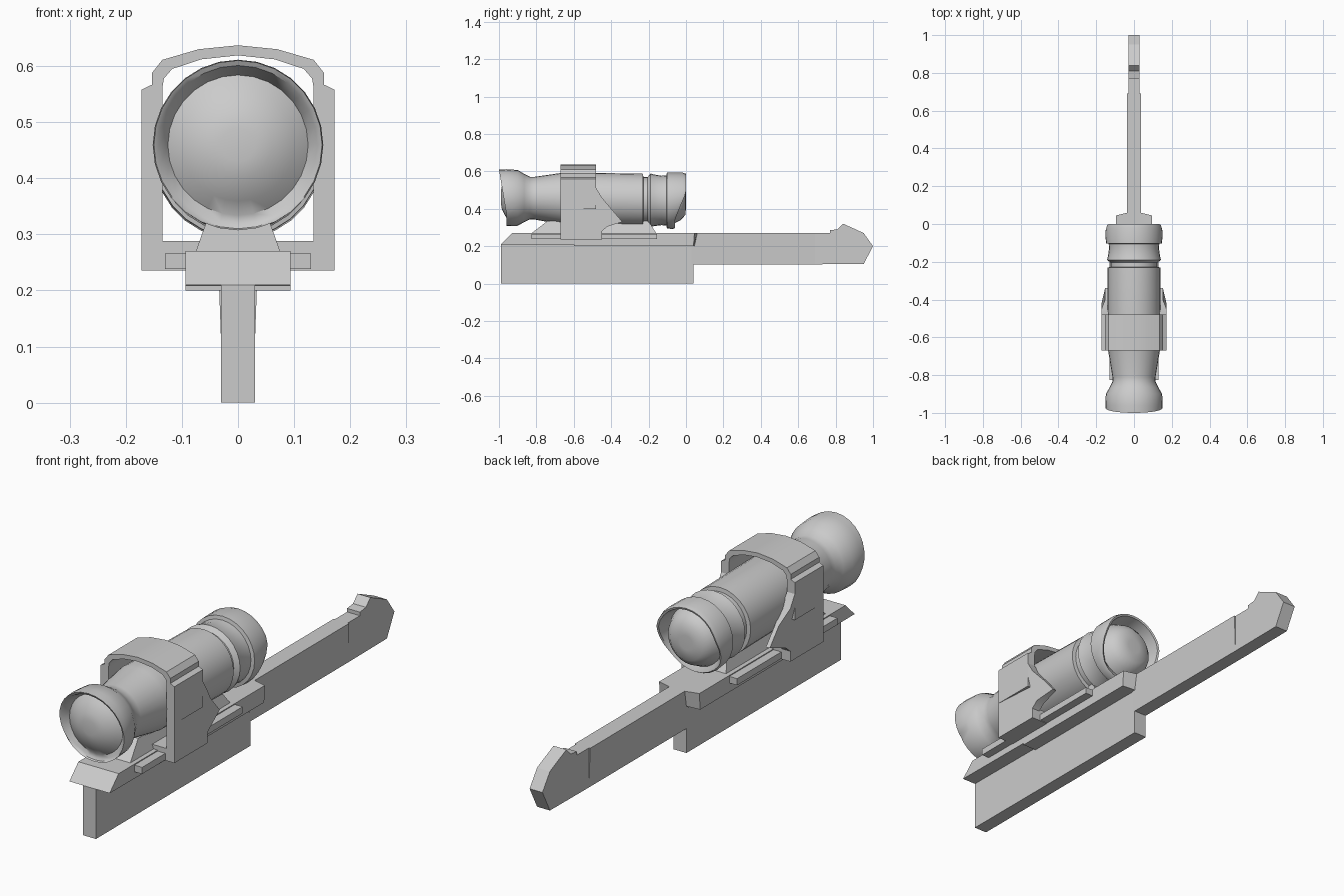
import bpy, bmesh, math

if "Cube" in bpy.data.objects:
    bpy.data.objects.remove(bpy.data.objects["Cube"])


def make(name, verts, faces, smooth=None):
    me = bpy.data.meshes.new(name)
    me.from_pydata(verts, [], faces)
    bm = bmesh.new()
    bm.from_mesh(me)
    bmesh.ops.recalc_face_normals(bm, faces=bm.faces)
    bm.to_mesh(me)
    bm.free()
    ob = bpy.data.objects.new(name, me)
    bpy.context.collection.objects.link(ob)
    if smooth:
        bpy.ops.object.select_all(action='DESELECT')
        ob.select_set(True)
        bpy.context.view_layer.objects.active = ob
        bpy.ops.object.shade_smooth_by_angle(angle=math.radians(smooth))
    return ob


def bridge(name, a, b, smooth=None):
    """Solid between two matching closed outlines."""
    n = len(a)
    faces = [(i, (i + 1) % n, n + (i + 1) % n, n + i) for i in range(n)]
    faces += [tuple(range(n)), tuple(range(n, 2 * n))]
    return make(name, a + b, faces, smooth)


def side_prism(name, pts, width):
    """Side outline (y, z) spread to +-width(y, z)."""
    return bridge(name, [(-width(y, z), y, z) for y, z in pts],
                  [(width(y, z), y, z) for y, z in pts])


# Blade under the rail
side_prism("lower_blade", [(-.99, 0), (.04, 0), (.04, .21), (-.99, .21)],
           lambda y, z: .03)

# Long beam, slightly wider at its top, then the straight hooked tip
side_prism("beam", [(.03, .103), (.69, .103), (.69, .27), (.03, .27)],
           lambda y, z: .03 if z < .2 else .036)
side_prism("beam_tip", [(.69, .103), (.95, .105), (1, .2), (.95, .27), (.9, .293),
                        (.84, .32), (.81, .29), (.77, .285), (.77, .27), (.69, .27)],
           lambda y, z: .03)

# Rail with sloped front
side_prism("rail", [(-.99, .21), (-.6, .208), (-.6, .2), (.04, .2), (.045, .27), (-.93, .27)],
           lambda y, z: .094)
bridge("rail_end", [(-.094, .04, .2), (.094, .04, .2), (.094, .045, .27), (-.094, .045, .27)],
       [(-.036, .045, .2), (.036, .045, .2), (.036, .06, .27), (-.036, .06, .27)])

# Clamp plates and saddle under the tube
side_prism("clamp_plate", [(-.825, .238), (-.155, .238), (-.155, .266), (-.825, .266)],
           lambda y, z: .13)
side_prism("saddle", [(-.825, .27), (-.16, .27), (-.2, .335), (-.74, .335)],
           lambda y, z: .075 if z < .3 else .052)

# Sight tube: lathed along y, with slanted rims at both ends
SEG = 28
profile = [(-.99, .03), (-.985, .06), (-.965, .1), (-.945, .125), (-.995, .141), (-1, .15),
           (-.96, .152), (-.9, .149), (-.865, .129), (-.835, .114), (-.81, .114), (-.67, .137),
           (-.64, .141), (-.23, .141), (-.228, .124), (-.205, .124), (-.19, .143),
           (-.17, .138), (-.13, .132), (-.105, .134), (-.102, .149), (-.02, .151),
           (0, .145), (-.003, .137), (-.07, .125), (-.03, .105), (-.003, .075), (0, .03)]
verts, faces = [], []
for k, (y, r) in enumerate(profile):
    for i in range(SEG):
        a = 2 * math.pi * i / SEG
        s = math.sin(a)
        yy = y
        if 4 <= k <= 5:
            yy += .05 * (1 - s) / 2
        if 22 <= k <= 23:
            yy -= .06 * min(1, max(0, .3 - s))
        elif k == 21:
            yy -= .05 * min(1, max(0, .3 - s))
        verts.append((r * math.cos(a), yy, .46 - .018 * (y + 1) + r * s))
for k in range(len(profile) - 1):
    for i in range(SEG):
        j = (i + 1) % SEG
        faces.append((k * SEG + i, k * SEG + j, (k + 1) * SEG + j, (k + 1) * SEG + i))
last = (len(profile) - 1) * SEG
faces += [tuple(range(SEG)), tuple(range(last, last + SEG))]
make("sight_tube", verts, faces, 40)

# Protective hood: right half arch outlines mirrored to a full ring strip
outer = [(0, .637), (.07, .63), (.135, .611), (.153, .588), (.153, .567), (.172, .558), (.172, .4)]
inner = [(0, .619), (.065, .612), (.117, .595), (.132, .578), (.135, .56), (.135, .54), (.135, .4)]


def mirrored(pts):
    return [(-x, z) for x, z in reversed(pts[1:])] + pts


outline = mirrored(outer) + mirrored(inner)[::-1]
n = len(mirrored(outer))
verts = [(x, y, z) for y in (-.67, -.48) for x, z in outline]
m = len(outline)
faces = [(i, (i + 1) % m, m + (i + 1) % m, m + i) for i in range(m)]
for o in (0, m):
    faces += [(o + i, o + i + 1, o + m - 2 - i, o + m - 1 - i) for i in range(n - 1)]
make("hood_arch", verts, faces, 35)

# Hood side walls with swept rear wings
wall = [(-.67, .4), (-.67, .236), (-.45, .236), (-.45, .28), (-.42, .305),
        (-.34, .33), (-.4, .4), (-.45, .46), (-.48, .51), (-.48, .4)]
wall = wall[:9] + [(-.67, .51)]
for s, side in ((-1, "left"), (1, "right")):
    bridge(f"hood_wall_{side}", [(s * .135, y, z) for y, z in wall],
           [(s * (.172 if y < -.4 else .153), y, z) for y, z in wall], 35)

# Crossbar closing the hood under the tube
side_prism("hood_crossbar", [(-.67, .236), (-.45, .236), (-.45, .288), (-.67, .288)],
           lambda y, z: .14)
